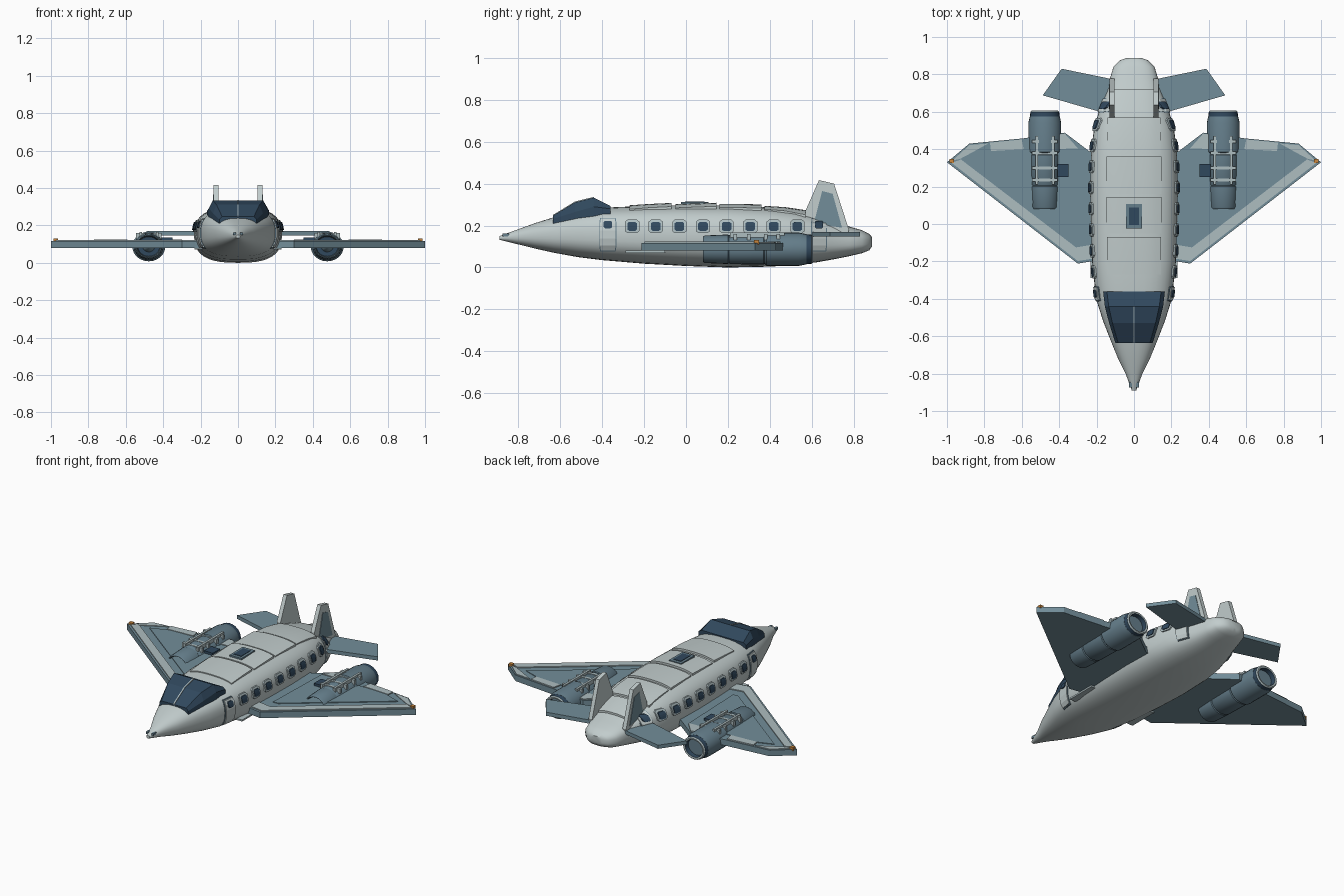
import bpy, bmesh, math

if "Cube" in bpy.data.objects:
    bpy.data.objects.remove(bpy.data.objects["Cube"])


def material(name, rgb):
    m = bpy.data.materials.new(name)
    m.diffuse_color = (*rgb, 1)
    m.use_nodes = True
    m.node_tree.nodes["Principled BSDF"].inputs["Base Color"].default_value = m.diffuse_color
    return m


PALE = material("pale_hull", (0.54, 0.61, 0.61))
TRIM = material("light_trim", (0.42, 0.51, 0.53))
BLUE = material("blue_grey", (0.17, 0.27, 0.32))
STEEL = material("steel_blue", (0.13, 0.21, 0.26))
DARK = material("dark_glass", (0.03, 0.065, 0.11))
ORANGE = material("orange_lamp", (0.6, 0.25, 0.05))


def make(name, verts, faces, mats, rule=None, smooth=False):
    me = bpy.data.meshes.new(name)
    me.from_pydata(verts, [], faces)
    for m in mats:
        me.materials.append(m)
    if rule:
        for p in me.polygons:
            p.material_index = rule(p)
    bm = bmesh.new()
    bm.from_mesh(me)
    bmesh.ops.recalc_face_normals(bm, faces=bm.faces)
    bm.to_mesh(me)
    bm.free()
    ob = bpy.data.objects.new(name, me)
    bpy.context.collection.objects.link(ob)
    if smooth:
        bpy.ops.object.select_all(action='DESELECT')
        ob.select_set(True)
        bpy.context.view_layer.objects.active = ob
        bpy.ops.object.shade_smooth_by_angle(angle=math.radians(35))
    return ob


def loft(name, rings, mats, rule=None, smooth=False, caps=True):
    """Skin closed rings of equal point count."""
    n = len(rings[0])
    verts = [p for r in rings for p in r]
    faces = [(i * n + j, i * n + (j + 1) % n, (i + 1) * n + (j + 1) % n, (i + 1) * n + j)
             for i in range(len(rings) - 1) for j in range(n)]
    if caps:
        faces += [tuple(range(n)), tuple(range(len(verts) - n, len(verts)))]
    return make(name, verts, faces, mats, rule, smooth)


def slab(name, pts, z0, z1, mat, s=1):
    """Plan outline extruded upward."""
    return loft(name, [[(s * x, y, z) for x, y in pts] for z in (z0, z1)], [mat])


def upright(name, pts, x0, x1, mat, s=1):
    """Side outline extruded across."""
    return loft(name, [[(s * x, y, z) for y, z in pts] for x in (x0, x1)], [mat])


def box(name, x0, x1, y0, y1, z0, z1, mat, s=1):
    return slab(name, [(x0, y0), (x1, y0), (x1, y1), (x0, y1)], z0, z1, mat, s)


# Fuselage stations: y, half width, bottom, top
STATIONS = [(-.89, .012, .132, .15), (-.8, .045, .11, .183), (-.72, .085, .09, .212),
            (-.63, .122, .07, .24), (-.52, .165, .05, .268), (-.4, .203, .035, .285),
            (-.2, .224, .018, .294), (0, .231, .007, .297), (.2, .235, 0, .297),
            (.4, .229, .004, .287), (.52, .212, .012, .274), (.62, .182, .024, .25),
            (.7, .152, .038, .222), (.78, .128, .054, .195), (.84, .11, .068, .178),
            (.875, .075, .082, .16), (.888, .04, .1, .145)]


def station(y):
    for a, b in zip(STATIONS, STATIONS[1:]):
        if y <= b[0]:
            t = max(0, (y - a[0]) / (b[0] - a[0]))
            return [a[k] + t * (b[k] - a[k]) for k in (1, 2, 3)]
    return list(STATIONS[-1][1:])


def power(y):
    return 2.2 + .5 * min(1, max(0, (y + .85) / .45))


def hull_ring(y, n=40):
    w, b, t = station(y)
    e = 2 / power(y)
    ring = []
    for i in range(n):
        c, s = math.cos(2 * math.pi * i / n), math.sin(2 * math.pi * i / n)
        ring.append((math.copysign(w * abs(c) ** e, c), y,
                     (b + t) / 2 + math.copysign((t - b) / 2 * abs(s) ** e, s)))
    return ring


def hull_x(y, z):
    w, b, t = station(y)
    k = min(.99, abs(z - (b + t) / 2) / ((t - b) / 2))
    return w * (1 - k ** power(y)) ** (1 / power(y))


def hull_z(x, y):
    w, b, t = station(y)
    k = min(.99, abs(x) / w)
    return (b + t) / 2 + (t - b) / 2 * (1 - k ** power(y)) ** (1 / power(y))


loft("fuselage", [hull_ring(s[0]) for s in STATIONS], [PALE], smooth=True)


def side_plate(name, yc, zc, hy, hz, off, mat, s, corner=.65):
    """Round-cornered plate following the hull side."""
    rings = []
    for t, k in ((-1, corner), (-.7, 1), (-.25, 1), (.25, 1), (.7, 1), (1, corner)):
        z = zc + t * hz
        ya, yb = yc - hy * k, yc + hy * k
        xa, xb = hull_x(ya, z), hull_x(yb, z)
        rings.append([(s * (xa - .015), ya, z), (s * (xa + off), ya, z),
                      (s * (xb + off), yb, z), (s * (xb - .015), yb, z)])
    loft(name, rings, [mat])


for s in (-1, 1):
    # Cabin windows
    for i in range(8):
        y = -.257 + i * .1127
        side_plate("window_frame", y, .196, .034, .032, .008, TRIM, s)
        side_plate("window_glass", y, .196, .023, .021, .012, DARK, s)
    # Doors with small windows
    for y, hy in ((-.373, .037), (.635, .034)):
        side_plate("door_seam", y, .157, hy + .004, .08, .005, STEEL, s, .9)
        side_plate("door", y, .157, hy, .076, .009, PALE, s, .9)
        side_plate("door_glass", y, .205, .02, .018, .013, DARK, s)

# Roof panels, each lifting slightly toward the rear
for y0, y1, hw in ((-.27, -.07, .145), (-.05, .145, .147), (.16, .36, .147),
                   (.375, .57, .143), (.585, .72, .103)):
    rings = []
    for y, off in ((y0, .006), ((y0 + y1) / 2, .009), (y1, .012)):
        xs = [hw * (i / 5 - 1) for i in range(11)]
        rings.append([(x, y, hull_z(x, y) + off) for x in xs]
                     + [(x, y, hull_z(x, y) - .012) for x in reversed(xs)])
    loft("roof_panel", rings, [PALE], smooth=True)
box("roof_hatch", -.042, .042, -.025, .108, .28, .313, STEEL)
box("roof_hatch_glass", -.026, .026, -.005, .088, .31, .316, DARK)

# Cockpit canopy
loft("canopy", [[(-b, y, .2), (-b, y, zs), (-t, y, z), (t, y, z), (b, y, zs), (b, y, .2)]
                for y, b, t, zs, z in ((-.635, .1, .085, .232, .247), (-.53, .133, .115, .265, .311),
                                       (-.44, .156, .135, .29, .333), (-.36, .165, .145, .28, .293))],
     [DARK])
loft("canopy_strip", [[(-.004, y, z - .01), (-.004, y, z + .004), (.004, y, z + .004), (.004, y, z - .01)]
                      for y, z in ((-.635, .247), (-.53, .311), (-.44, .333))], [TRIM])

WING = [(.15, -.19), (.23, -.2), (.3, -.212), (1, .33), (.88, .43), (.6, .457),
        (.37, .488), (.24, .39), (.15, .36)]


def lathe(name, x, zc, profile, mats, rule=None):
    n = 24
    rings = [[(x + r * math.cos(2 * math.pi * i / n), y, zc + .9 * r * math.sin(2 * math.pi * i / n))
              for i in range(n)] for y, r in profile]
    return loft(name, rings, mats, rule, smooth=True)


for s in (-1, 1):
    # Delta wing with raised surface panels
    slab("wing", WING, .08, .117, BLUE, s)
    slab("leading_edge_strip", [(.22, -.185), (.3, -.198), (.975, .327), (.925, .345),
                                (.31, -.125), (.22, -.11)], .11, .123, TRIM, s)
    slab("wing_panel", [(.285, -.06), (.32, -.06), (.86, .352), (.74, .395), (.3, .4)],
         .11, .121, BLUE, s)
    slab("outer_flap", [(.59, .4), (.765, .39), (.77, .435), (.6, .452)], .11, .124, TRIM, s)
    slab("inner_flap", [(.3, .405), (.42, .4), (.44, .474), (.37, .483)], .11, .124, TRIM, s)
    slab("tip_trim", [(.87, .38), (.93, .348), (.97, .34), (.88, .422), (.78, .43)],
         .11, .121, TRIM, s)
    box("wing_tip_lamp", .962, .986, .325, .348, .11, .13, ORANGE, s)
    box("root_fairing", .19, .232, -.29, -.1, .07, .08, TRIM, s)

    # Engine with open intake and nozzle
    x = s * .477
    lathe("engine", x, .087,
          [(.15, .03), (.15, .058), (.085, .062), (.08, .067), (.09, .073), (.2, .078), (.205, .074),
           (.212, .079), (.37, .081), (.375, .077), (.385, .088), (.54, .088), (.575, .08)],
          [STEEL, DARK], lambda p: 1 if abs(p.center.y - .15) < .001 else 0)
    lathe("intake_hub", x, .087, [(.1, .004), (.115, .018), (.15, .032)], [BLUE])
    lathe("exhaust_nozzle", x, .087,
          [(.565, .08), (.6, .077), (.606, .07), (.604, .06), (.54, .054)],
          [DARK, TRIM], lambda p: 1 if p.center.y > .601 else 0)
    # Mounting rails and clamps over the engine
    for dx in (-.045, .042):
        box("engine_rail", .477 + dx - .007, .477 + dx + .007, .21, .47, .13, .166, TRIM, s)
    for y in (.235, .3, .38, .44):
        box("engine_clamp", .408, .546, y - .008, y + .008, .13, .16, TRIM, s)
    box("engine_pylon", .35, .41, .25, .322, .11, .136, DARK, s)

    # Tailplane
    slab("tailplane", [(.08, .63), (.2, .605), (.488, .688), (.387, .83), (.12, .775), (.08, .76)],
         .147, .17, BLUE, s)

    # Twin tail fins with outer panels
    upright("tail_fin", [(.57, .2), (.57, .27), (.635, .417), (.707, .4), (.778, .18), (.77, .15)],
            .105, .13, PALE, s)
    upright("tail_fin_panel", [(.61, .21), (.65, .365), (.7, .352), (.745, .19)],
            .125, .133, BLUE, s)

    # Nose sensors
    box("nose_sensor", .012, .026, -.875, -.845, .148, .162, STEEL, s)
